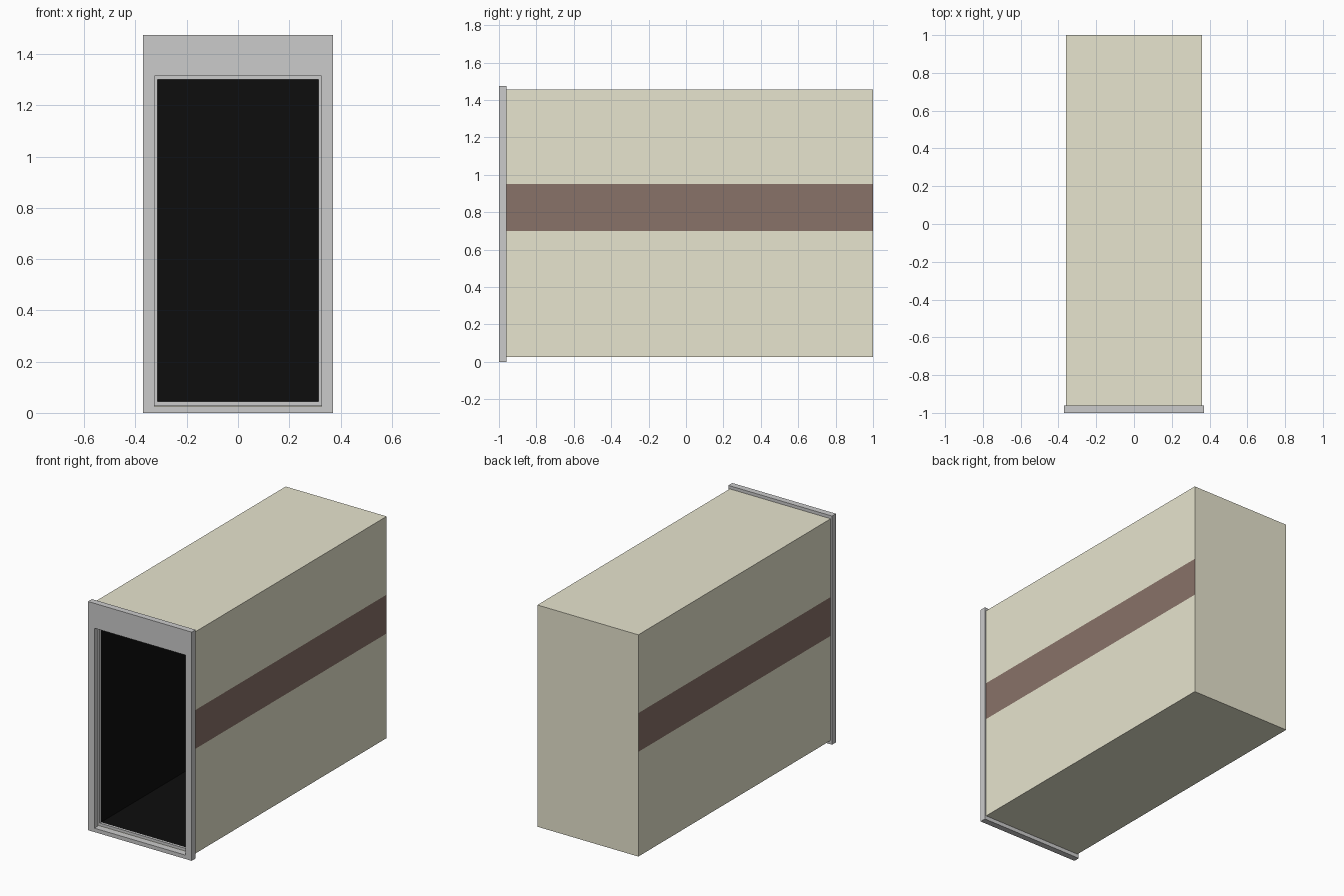
import bpy, bmesh

if "Cube" in bpy.data.objects:
    bpy.data.objects.remove(bpy.data.objects["Cube"])


def material(name, rgb):
    m = bpy.data.materials.new(name)
    m.diffuse_color = (*rgb, 1)
    m.use_nodes = True
    m.node_tree.nodes["Principled BSDF"].inputs["Base Color"].default_value = m.diffuse_color
    return m


def finish(bm, name, mats=()):
    mesh = bpy.data.meshes.new(name)
    bm.to_mesh(mesh)
    bm.free()
    for m in mats:
        mesh.materials.append(m)
    obj = bpy.data.objects.new(name, mesh)
    bpy.context.collection.objects.link(obj)
    return obj


def box(bm, x, y0, y1, z0, z1):
    """Box symmetric about x = 0."""
    verts = bmesh.ops.create_cube(bm, size=1)['verts']
    for v in verts:
        v.co = (v.co.x * 2 * x, y1 if v.co.y > 0 else y0, z1 if v.co.z > 0 else z0)
    return verts


def open_front(bm, y):
    bmesh.ops.delete(bm, geom=[f for f in bm.faces if f.normal.y < -0.9
                               and abs(f.calc_center_median().y - y) < 1e-4], context='FACES')


def ring(name, x, z0, z1, ix, iz0, iz1, y0, y1):
    """Rectangular frame with a rectangular opening."""
    bm = bmesh.new()
    rects = [[bm.verts.new((sx * w, y, z)) for sx, z in ((-1, a), (1, a), (1, b), (-1, b))]
             for y in (y0, y1) for w, a, b in ((x, z0, z1), (ix, iz0, iz1))]
    fo, fi, bo, bi = rects
    for a, b in ((fo, fi), (fi, bi), (bi, bo), (bo, fo)):
        for i in range(4):
            j = (i + 1) % 4
            bm.faces.new((a[i], a[j], b[j], b[i]))
    bmesh.ops.recalc_face_normals(bm, faces=bm.faces)
    return finish(bm, name)


beige = material("beige", (0.80, 0.78, 0.62))
brown = material("brown", (0.25, 0.17, 0.14))
black = material("black", (0.004, 0.004, 0.004))

# Front plate and the thin inner surround behind it
ring("front_frame", 0.37, 0, 1.475, 0.325, 0.025, 1.315, -1, -0.96)
ring("inner_surround", 0.355, 0.027, 1.45, 0.315, 0.045, 1.30, -0.959, -0.945)

# Outer case with a flush stripe along both sides
bm = bmesh.new()
box(bm, 0.36, -0.96, 1, 0.025, 1.455)
bm.normal_update()
open_front(bm, -0.96)
for z in (0.70, 0.95):
    bmesh.ops.bisect_plane(bm, geom=bm.verts[:] + bm.edges[:] + bm.faces[:],
                           plane_co=(0, 0, z), plane_no=(0, 0, 1))
bm.normal_update()
for f in bm.faces:
    if abs(f.normal.x) > 0.9 and 0.7 < f.calc_center_median().z < 0.95:
        f.material_index = 1
finish(bm, "outer_case", (beige, brown))

# Dark hollow interior, faces turned inward
bm = bmesh.new()
box(bm, 0.315, -0.945, 0.98, 0.045, 1.30)
bm.normal_update()
open_front(bm, -0.945)
bmesh.ops.reverse_faces(bm, faces=bm.faces)
finish(bm, "dark_interior", (black,))
